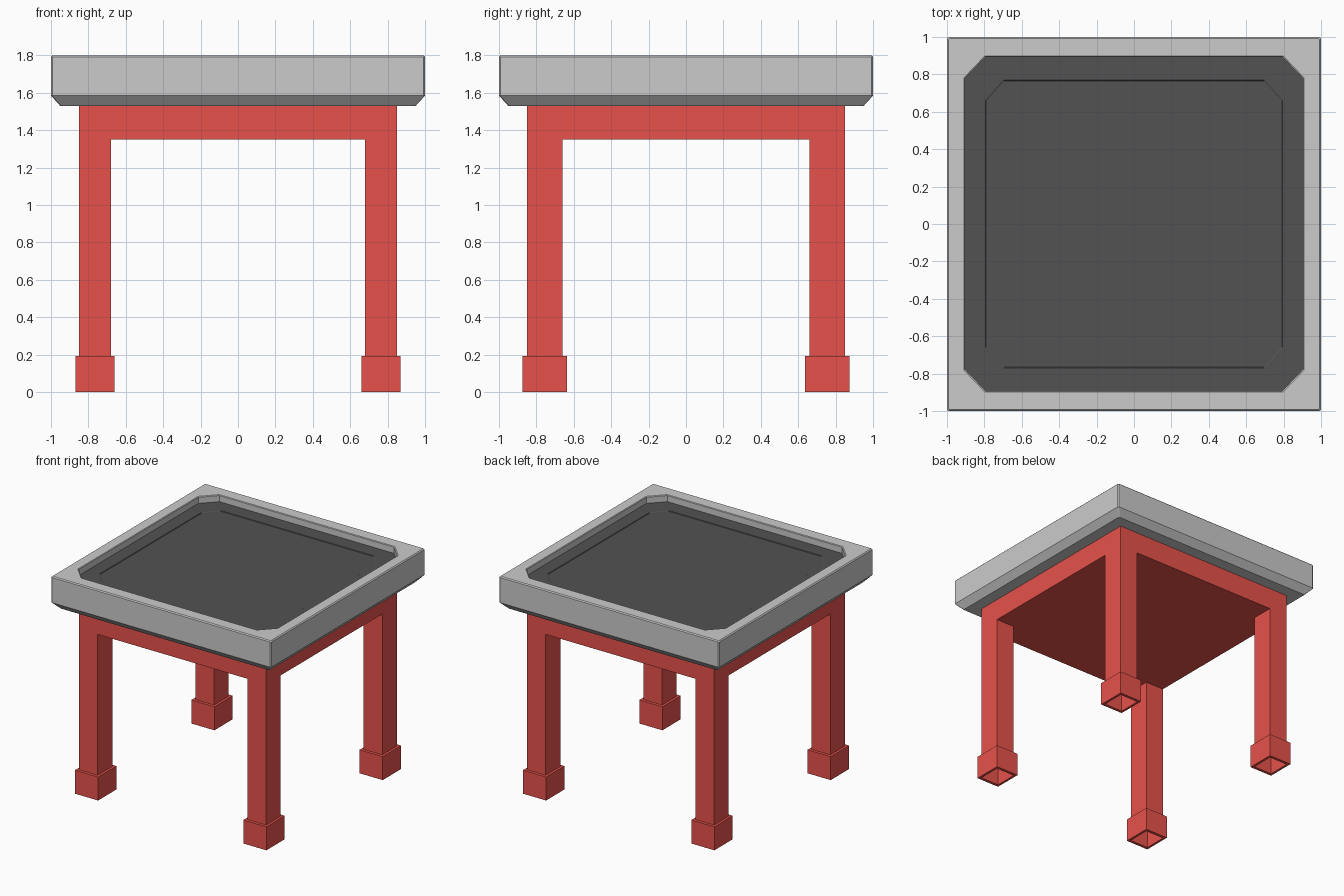
import bpy, bmesh

if "Cube" in bpy.data.objects:
    bpy.data.objects.remove(bpy.data.objects["Cube"])


def material(name, rgb):
    m = bpy.data.materials.new(name)
    m.diffuse_color = (*rgb, 1)
    m.use_nodes = True
    m.node_tree.nodes["Principled BSDF"].inputs["Base Color"].default_value = m.diffuse_color
    return m


RED = material("red paint", (0.8, 0.084, 0.07))
DARK = material("dark panel", (0.085, 0.085, 0.085))


def ring(hx, hy, z, cx=0.0, cy=0.0, centre=(0, 0)):
    """Rectangle outline, with cut corners when cx and cy are given."""
    pts = []
    for sx, sy in ((1, 1), (-1, 1), (-1, -1), (1, -1)):
        if cx:
            pair = [(sx * hx, sy * (hy - cy)), (sx * (hx - cx), sy * hy)]
            pts += pair if sx * sy > 0 else pair[::-1]
        else:
            pts.append((sx * hx, sy * hy))
    return [(x + centre[0], y + centre[1], z) for x, y in pts]


def loft(name, rings, mat=None, cap_first=False, cap_last=False):
    """Join successive outlines with quads, optionally capping the ends."""
    bm = bmesh.new()
    loops = [[bm.verts.new(p) for p in r] for r in rings]
    n = len(loops[0])
    for a, b in zip(loops, loops[1:]):
        for i in range(n):
            j = (i + 1) % n
            bm.faces.new((a[i], a[j], b[j], b[i]))
    if cap_first:
        bm.faces.new(loops[0][::-1])
    if cap_last:
        bm.faces.new(loops[-1])
    me = bpy.data.meshes.new(name)
    bm.to_mesh(me)
    bm.free()
    if mat:
        me.materials.append(mat)
    ob = bpy.data.objects.new(name, me)
    bpy.context.collection.objects.link(ob)
    return ob


# Table top: sloped underside, bevelled rim and recess wall
recess = dict(hx=0.904, hy=0.892, cx=0.11, cy=0.115)
loft("table_top", [
    ring(0.95, 0.95, 1.53, 0.008, 0.008),
    ring(1.0, 1.0, 1.585, 0.008, 0.008),
    ring(1.0, 1.0, 1.792, 0.008, 0.008),
    ring(0.992, 0.992, 1.8, 0.008, 0.008),
    ring(0.909, 0.897, 1.8, 0.11, 0.115),
    ring(z=1.795, **recess),
    ring(z=1.745, **recess),
], cap_first=True)

# Dark recessed panel with a very shallow inner step
loft("recessed_panel", [
    ring(z=1.745, **recess),
    ring(0.795, 0.77, 1.745, 0.095, 0.108),
    ring(0.790, 0.765, 1.741, 0.095, 0.108),
], DARK, cap_last=True)

# Apron slab under the top
loft("apron", [ring(0.85, 0.85, 1.35), ring(0.85, 0.85, 1.53)],
     RED, cap_first=True, cap_last=True)

# Hollow legs, each with a collar foot
for sx, side in ((-1, "left"), (1, "right")):
    for sy, end in ((-1, "front"), (1, "back")):
        c = (sx * 0.765, sy * 0.755)
        loft(f"{end}_{side}_leg",
             [ring(0.085, 0.095, z, centre=c) for z in (0, 1.35)], RED)
        loft(f"{end}_{side}_foot", [
            ring(0.085, 0.095, 0, centre=c),
            ring(0.105, 0.119, 0, centre=c),
            ring(0.105, 0.119, 0.193, centre=c),
            ring(0.085, 0.095, 0.193, centre=c),
        ], RED)
